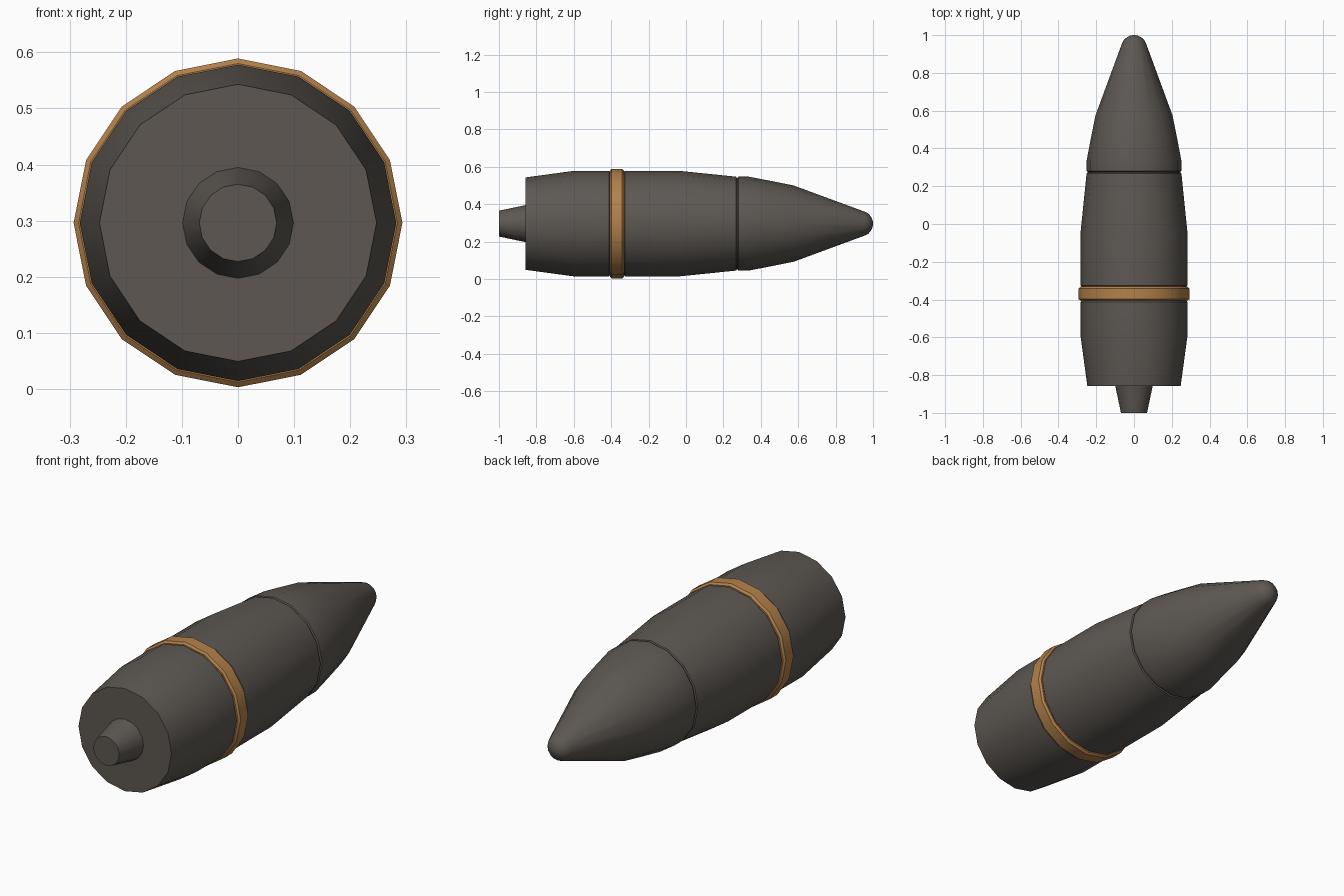
import bpy, bmesh, math

if "Cube" in bpy.data.objects:
    bpy.data.objects.remove(bpy.data.objects["Cube"])

SIDES = 16
AXIS_Z = 0.296


def material(name, rgb):
    m = bpy.data.materials.new(name)
    m.diffuse_color = (*rgb, 1)
    m.use_nodes = True
    m.node_tree.nodes["Principled BSDF"].inputs["Base Color"].default_value = m.diffuse_color
    return m


dark = material("dark_grey_steel", (0.110, 0.097, 0.085))
copper = material("copper", (0.45, 0.22, 0.07))


def lathe(name, profile, mat, cap_start=True, cap_end=True):
    """Revolve (y, radius) points around the long axis."""
    bm = bmesh.new()
    rings = []
    for y, r in profile:
        rings.append([bm.verts.new((r * math.sin(2 * math.pi * i / SIDES), y,
                                    AXIS_Z + r * math.cos(2 * math.pi * i / SIDES)))
                      for i in range(SIDES)])
    for a, b in zip(rings, rings[1:]):
        for i in range(SIDES):
            j = (i + 1) % SIDES
            bm.faces.new((a[i], a[j], b[j], b[i]))
    if cap_start:
        bm.faces.new(rings[0])
    if cap_end:
        bm.faces.new(rings[-1])
    bmesh.ops.recalc_face_normals(bm, faces=bm.faces)
    mesh = bpy.data.meshes.new(name)
    bm.to_mesh(mesh)
    bm.free()
    mesh.materials.append(mat)
    ob = bpy.data.objects.new(name, mesh)
    bpy.context.collection.objects.link(ob)
    bpy.ops.object.select_all(action='DESELECT')
    ob.select_set(True)
    bpy.context.view_layer.objects.active = ob
    bpy.ops.object.shade_smooth_by_angle(angle=math.radians(30))
    return ob


# barrel-shaped shell body, with shallow grooves beside the band
lathe("shell_body", [(-0.858, 0.247), (-0.60, 0.282), (-0.412, 0.282),
                     (-0.406, 0.277), (-0.332, 0.277), (-0.326, 0.282),
                     (-0.035, 0.282), (0.268, 0.251), (0.271, 0.245),
                     (0.279, 0.245)], dark)

# pointed nose with rounded tip
lathe("nose_cone", [(0.276, 0.245), (0.280, 0.251), (0.335, 0.251),
                    (0.45, 0.229), (0.575, 0.204), (0.955, 0.064), (0.975, 0.054),
                    (0.990, 0.036), (0.998, 0.017), (1.0, 0.004)], dark)

# copper driving band
lathe("driving_band", [(-0.406, 0.276), (-0.406, 0.284), (-0.398, 0.293),
                       (-0.341, 0.293), (-0.332, 0.284), (-0.332, 0.276)],
      copper)

# tapered stub at the base
lathe("tail_stub", [(-1.0, 0.069), (-0.857, 0.099)], dark)
